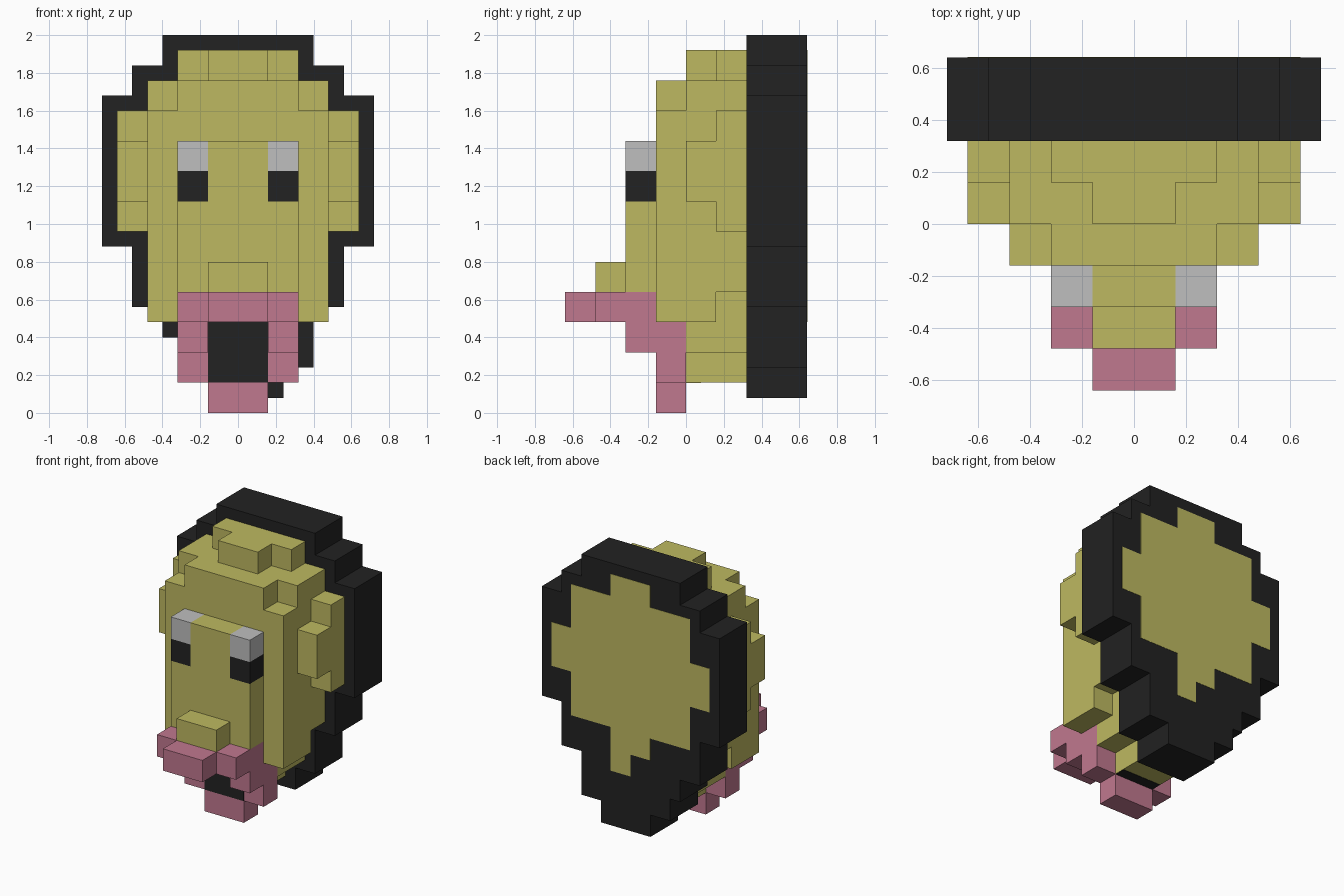
import bpy, bmesh

cube = bpy.data.objects.get("Cube")
if cube:
    bpy.data.objects.remove(cube, do_unlink=True)


def material(name, rgb):
    m = bpy.data.materials.new(name)
    m.use_nodes = True
    m.diffuse_color = (*rgb, 1)
    bsdf = next(n for n in m.node_tree.nodes if n.type == 'BSDF_PRINCIPLED')
    bsdf.inputs["Base Color"].default_value = (*rgb, 1)
    return m


YELLOW = material("straw_yellow", (0.515, 0.485, 0.119))
PINK = material("muzzle_pink", (0.527, 0.188, 0.275))
BLACK = material("black", (0.016, 0.016, 0.016))
GREY = material("light_grey", (0.52, 0.52, 0.52))


def prism(name, rows, y0, y1, mat):
    """Stepped outline from stacked rows (x_left, x_right, z_low, z_high), bottom up, extruded in y."""
    right, left = [], []
    for xl, xr, z0, z1 in rows:
        right += [(xr, z0), (xr, z1)]
        left += [(xl, z0), (xl, z1)]
    outline = right + left[::-1]
    bm = bmesh.new()
    face = bm.faces.new([bm.verts.new((x, y0, z)) for x, z in outline])
    out = bmesh.ops.extrude_face_region(bm, geom=[face])
    moved = [g for g in out["geom"] if isinstance(g, bmesh.types.BMVert)]
    bmesh.ops.translate(bm, verts=moved, vec=(0, y1 - y0, 0))
    bmesh.ops.recalc_face_normals(bm, faces=bm.faces)
    mesh = bpy.data.meshes.new(name)
    bm.to_mesh(mesh)
    bm.free()
    mesh.materials.append(mat)
    obj = bpy.data.objects.new(name, mesh)
    bpy.context.collection.objects.link(obj)
    return obj


def symmetric(name, rows, y0, y1, mat):
    return prism(name, [(-w, w, a, b) for w, a, b in rows], y0, y1, mat)


def pair(name, x0, x1, y0, y1, z0, z1, mat):
    prism("left_" + name, [(x0, x1, z0, z1)], y0, y1, mat)
    prism("right_" + name, [(-x1, -x0, z0, z1)], y0, y1, mat)


# Dark backing slab with a stepped, slightly lopsided lower end
prism("backing", [(-.16, .24, .08, .24), (-.32, .4, .24, .4), (-.4, .4, .4, .56),
                  (-.56, .56, .56, .88), (-.72, .72, .88, 1.68),
                  (-.56, .56, 1.68, 1.84), (-.4, .4, 1.84, 2.0)], .32, .64, BLACK)

# Thin panel on the back
prism("back_panel", [(0, .16, .48, .64), (-.16, .16, .64, .8), (-.48, .48, .8, 1.12),
                     (-.64, .64, 1.12, 1.44), (-.48, .48, 1.44, 1.76),
                     (-.16, .16, 1.76, 1.92)], .638, .642, YELLOW)

# Head in layers from back to front
symmetric("head_back", [(.16, .16, .32), (.32, .32, .64), (.48, .64, .96), (.64, .96, 1.6),
                        (.48, 1.6, 1.76), (.32, 1.76, 1.92)], .16, .32, YELLOW)
symmetric("head_middle", [(.16, .16, .32), (.32, .32, .48), (.48, .48, 1.12), (.64, 1.12, 1.44),
                          (.48, 1.44, 1.76), (.16, 1.76, 1.92)], 0, .16, YELLOW)
symmetric("head_front", [(.48, .48, 1.6), (.32, 1.6, 1.76)], -.16, 0, YELLOW)
symmetric("face", [(.32, .64, 1.12), (.16, 1.12, 1.44)], -.32, -.16, YELLOW)
symmetric("nose", [(.16, .64, .8)], -.48, -.32, YELLOW)

# Eyes
pair("pupil", .16, .32, -.32, -.16, 1.12, 1.28, BLACK)
pair("eyelid", .16, .32, -.32, -.16, 1.28, 1.44, GREY)

# Muzzle, cheeks and lips
symmetric("muzzle", [(.32, .48, .64)], -.48, -.16, PINK)
symmetric("upper_lip", [(.16, .48, .64)], -.64, -.48, PINK)
pair("cheek_front", .16, .32, -.32, -.16, .32, .48, PINK)
pair("cheek_back", .16, .32, -.16, 0, .16, .48, PINK)
symmetric("lower_lip", [(.16, 0, .16)], -.16, 0, PINK)

# Open mouth
symmetric("mouth", [(.158, .158, .48)], -.16, .08, BLACK)
